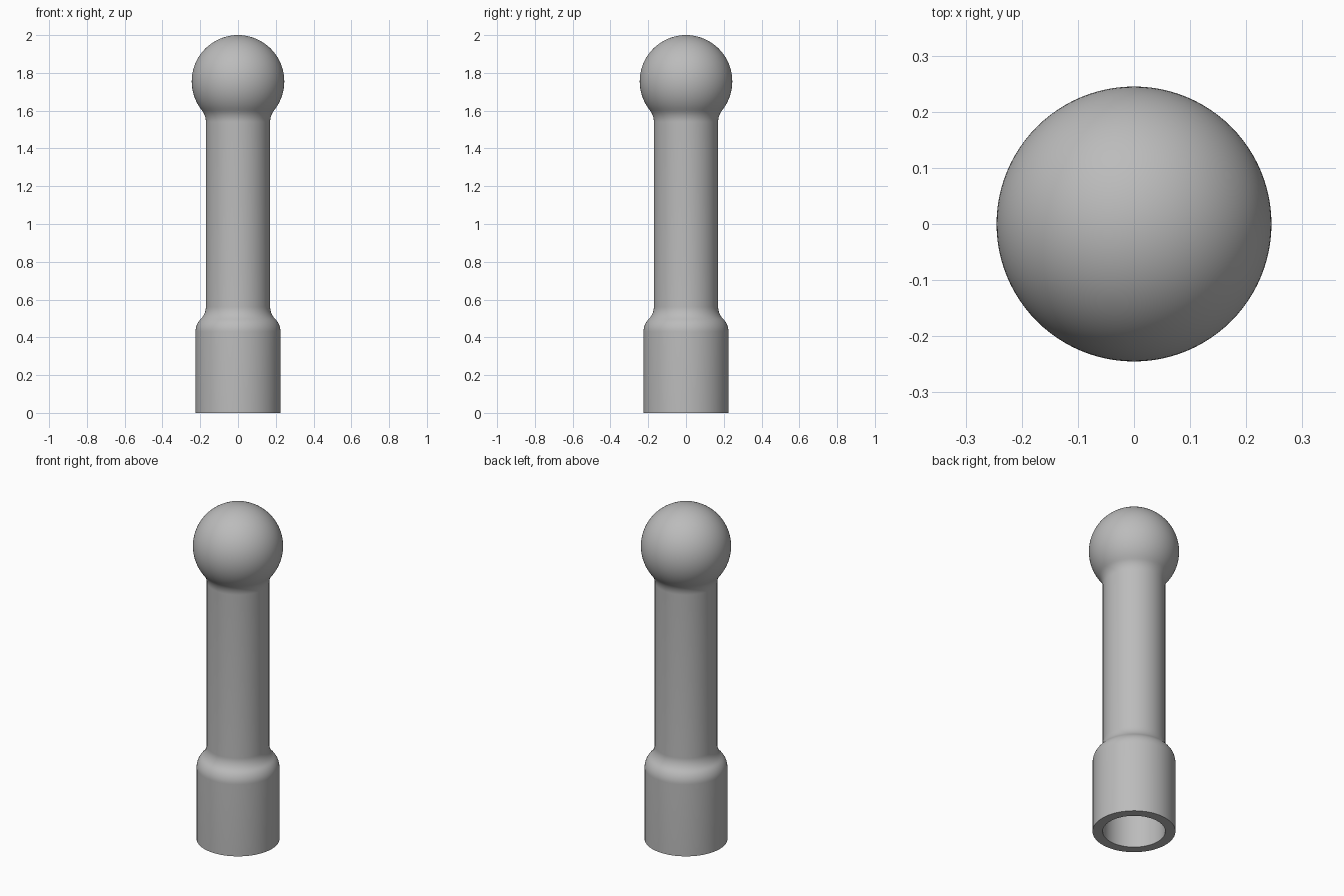
import bpy, bmesh, math

if "Cube" in bpy.data.objects:
    bpy.data.objects.remove(bpy.data.objects["Cube"])

SEGMENTS = 96


def arc(cx, cz, r, a0, a1, n):
    """Points on an arc in the radius/height plane, angles in radians."""
    return [(cx + r * math.cos(a0 + (a1 - a0) * i / n),
             cz + r * math.sin(a0 + (a1 - a0) * i / n)) for i in range(n + 1)]


grey = bpy.data.materials.new("plain grey")
grey.diffuse_color = (0.5, 0.5, 0.5, 1)
grey.use_nodes = True
grey.node_tree.nodes["Principled BSDF"].inputs["Base Color"].default_value = grey.diffuse_color

# Main dimensions
base_r, shaft_r, ball_r = 0.225, 0.17, 0.245
base_top, ball_z, bore_top = 0.43, 2 - 0.245, 0.43

# Blind bore, open at the bottom, then the outer wall of the base
profile = [(0, bore_top), (shaft_r, bore_top), (shaft_r, 0), (base_r, 0)]

# Rounded shoulder: convex arc running into a concave arc
turn = math.radians(45)
R = (base_r - shaft_r) / (2 * (1 - math.cos(turn)))
shaft_z = base_top + 2 * R * math.sin(turn)
profile += arc(base_r - R, base_top, R, 0, turn, 8)
profile += arc(shaft_r + R, shaft_z, R, math.pi + turn, math.pi, 8)[1:]

# Fillet from the shaft into the ball, then the ball up to its pole
fillet_z = 1.54
drop = ball_z - fillet_z
f = (drop ** 2 + shaft_r ** 2 - ball_r ** 2) / (2 * (ball_r - shaft_r))
tangent = math.atan2(-drop, shaft_r + f)
profile += arc(shaft_r + f, fillet_z, f, math.pi, math.pi + tangent, 8)
profile += arc(0, ball_z, ball_r, tangent, math.pi / 2, 40)[1:]

# Turn the profile around the vertical axis
bm = bmesh.new()
verts = [bm.verts.new((r, 0, z)) for r, z in profile]
edges = [bm.edges.new(pair) for pair in zip(verts, verts[1:])]
bmesh.ops.spin(bm, geom=verts + edges, cent=(0, 0, 0), axis=(0, 0, 1),
               angle=2 * math.pi, steps=SEGMENTS, use_merge=False)
bmesh.ops.remove_doubles(bm, verts=bm.verts, dist=1e-5)
bmesh.ops.recalc_face_normals(bm, faces=bm.faces)

mesh = bpy.data.meshes.new("ball_ended_post")
bm.to_mesh(mesh)
bm.free()
post = bpy.data.objects.new("ball_ended_post", mesh)
bpy.context.collection.objects.link(post)
mesh.materials.append(grey)

# Smooth the round surfaces, keep the rims sharp
bpy.context.view_layer.objects.active = post
post.select_set(True)
bpy.ops.object.shade_smooth_by_angle(angle=math.radians(30))
